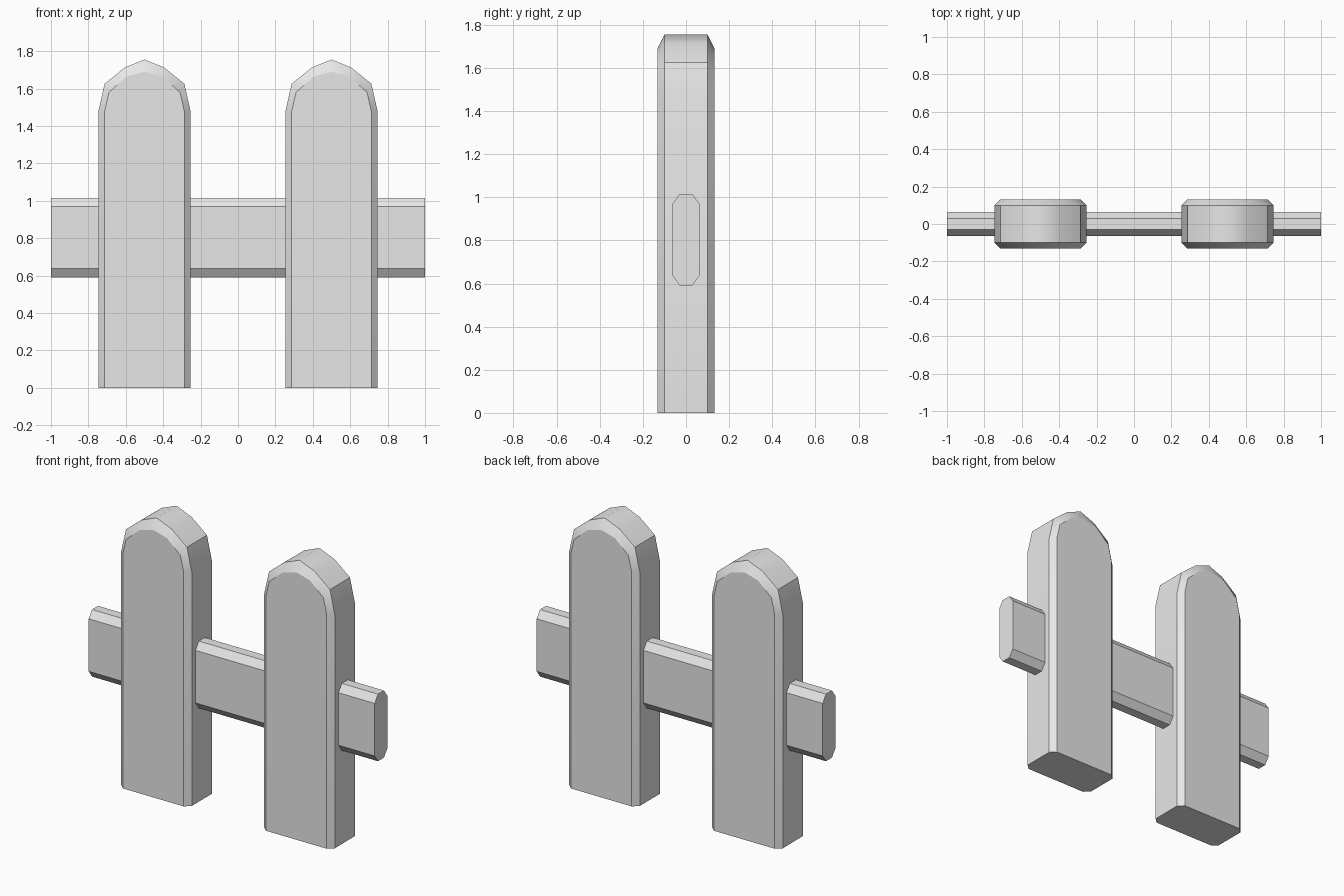
import bpy
import bmesh
import math

cube = bpy.data.objects.get("Cube")
if cube:
    bpy.data.objects.remove(cube, do_unlink=True)

GREY = (0.8, 0.8, 0.8, 1.0)
paint = bpy.data.materials.new("light_grey")
paint.use_nodes = True
paint.diffuse_color = GREY
paint.node_tree.nodes["Principled BSDF"].inputs["Base Color"].default_value = GREY


def loft(name, rings):
    """Skin a list of matching closed rings and cap both ends."""
    mesh = bpy.data.meshes.new(name)
    bm = bmesh.new()
    loops = [[bm.verts.new(p) for p in ring] for ring in rings]
    for a, b in zip(loops, loops[1:]):
        for i in range(len(a)):
            j = (i + 1) % len(a)
            bm.faces.new((a[i], a[j], b[j], b[i]))
    bm.faces.new(loops[0])
    bm.faces.new(loops[-1])
    bmesh.ops.recalc_face_normals(bm, faces=bm.faces)
    bm.to_mesh(mesh)
    bm.free()
    mesh.materials.append(paint)
    obj = bpy.data.objects.new(name, mesh)
    bpy.context.collection.objects.link(obj)
    bpy.ops.object.select_all(action="DESELECT")
    obj.select_set(True)
    bpy.context.view_layer.objects.active = obj
    bpy.ops.object.shade_smooth_by_angle(angle=math.radians(30))
    return obj


def outline(half, y):
    """Mirror a half outline (x, z) about its last point, on the centre line."""
    pts = half + [(-x, z) for x, z in reversed(half[:-1])]
    return [(x, y, z) for x, z in pts]


# Pickets: rounded tops, with a chamfer round the front and back faces
rim = [(0.247, 0), (0.247, 1.476), (0.213, 1.626), (0.105, 1.713), (0, 1.755)]
face = [(0.213, 0), (0.213, 1.478), (0.19, 1.58), (0.095, 1.665), (0, 1.69)]
rings = [outline(face, -0.132), outline(rim, -0.1),
         outline(rim, 0.1), outline(face, 0.132)]
for name, x in (("left_picket", 0.5), ("right_picket", -0.5)):
    picket = loft(name, rings)
    picket.location.x = x
    # Keep the crown rounded across its ridge
    for edge in picket.data.edges:
        a, b = (picket.data.vertices[i].co for i in edge.vertices)
        if abs(a.x) + abs(b.x) < 0.001:
            edge.use_edge_sharp = False

# Rail: chamfered plank passing through both pickets
corner = [(0.03, 0.212), (0.063, 0.166)]
half = corner + [(y, -z) for y, z in reversed(corner)]
section = half + [(-y, -z) for y, z in half]
loft("rail", [[(x, y, z + 0.803) for y, z in section] for x in (-1, 1)])
